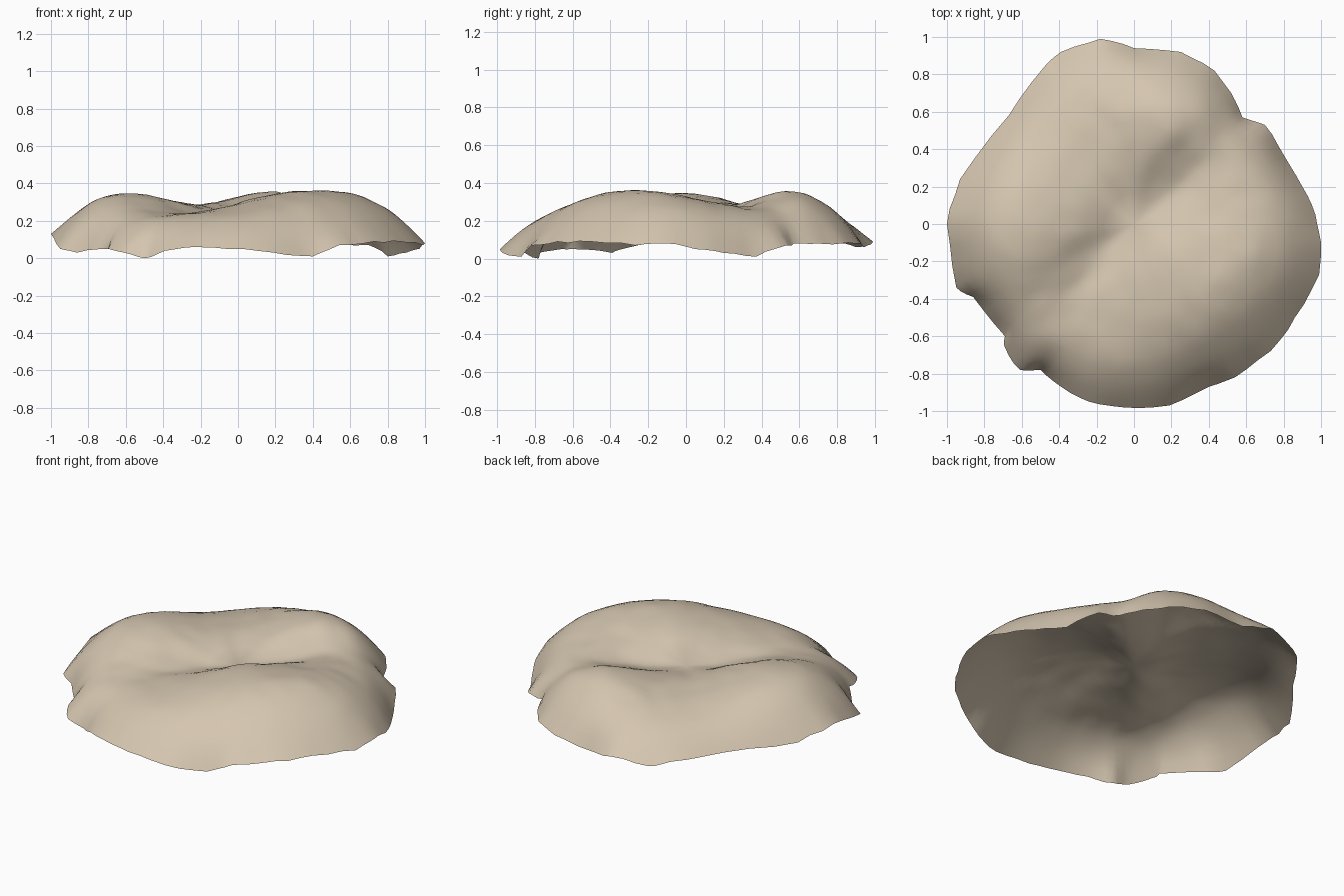
import bpy
import bmesh
import math
from mathutils import Vector, noise

old = bpy.data.objects.get("Cube")
if old:
    bpy.data.objects.remove(old, do_unlink=True)

# Ragged lower rim of the shell, counter-clockwise, in hundredths of a unit
RIM = [
    (100, -10, 9), (97, 5, 6), (90, 20, 4), (80, 37, 2), (70, 53, 8),
    (58, 57, 9), (52, 70, 9), (43, 82, 9), (25, 92, 9), (0, 94, 7),
    (-18, 99, 10), (-39, 92, 7), (-48, 84, 9), (-67, 58, 10), (-93, 24, 10),
    (-100, 0, 14), (-95, -34, 6), (-86, -39, 4), (-69, -60, 6), (-69, -66, 6),
    (-61, -78, 4), (-50, -78, 1), (-39, -87, 5), (-24, -95, 7), (-6, -98, 6),
    (19, -97, 4), (40, -87, 2), (54, -82, 8), (73, -68, 10), (86, -50, 10),
    (99, -27, 8),
]
RINGS = 18
SPLIT = 3


def bump(x, y, cx, cy, width, height):
    return height * math.exp(-((x - cx) ** 2 + (y - cy) ** 2) / width ** 2)


def crown_height(x, y):
    """Upper surface: swellings parted by a diagonal hollow."""
    z = 0.285
    z += bump(x, y, -0.62, -0.02, 0.32, 0.075)
    z += bump(x, y, 0.2, 0.57, 0.3, 0.09)
    z += bump(x, y, 0.6, -0.2, 0.34, 0.075)
    z += bump(x, y, 0.3, -0.45, 0.3, 0.055)
    z += bump(x, y, 0.14, -0.12, 0.2, 0.035)
    across = (y - x) / math.sqrt(2)
    along = (x + y) / math.sqrt(2)
    z -= 0.075 * math.exp(-(across / 0.15) ** 2 - (along / 0.62) ** 2)
    z -= bump(x, y, -0.2, -0.55, 0.2, 0.02)
    return z


def rim_points():
    """Rim corners with a little chipping between them."""
    pts = [Vector(p) / 100 for p in RIM]
    result = []
    for i, a in enumerate(pts):
        b = pts[(i + 1) % len(pts)]
        for k in range(SPLIT):
            p = a.lerp(b, k / SPLIT)
            if k:
                p.z += 0.012 * noise.noise(p * 9)
                p.xy *= 1.004 + 0.01 * noise.noise(p * 7)
            result.append(p)
    return result


def softened(pts, passes):
    """Rounded copy of the rim that guides the inner rings."""
    for _ in range(passes):
        pts = [(pts[i - 1] + p + pts[(i + 1) % len(pts)]) / 3
               for i, p in enumerate(pts)]
    return pts


def shell_point(rim, soft, s):
    """Point at fraction s of the way from the centre to the rim."""
    base = soft.lerp(rim, s ** 12)
    x, y = base.x * s, base.y * s
    away = base.xy.normalized()
    north_west = max(0, (away.y - away.x) / math.sqrt(2))
    west = max(0, -away.x)
    steep = 7 + 1.2 * away.y + 4 * west ** 6 - 2.5 * north_west ** 4
    rise = 1 - s ** steep
    rough = noise.noise(Vector((x, y, 3)) * 9) * 0.008
    top = crown_height(x, y) + rough
    return Vector((x, y, base.z + (top - base.z) * rise))


# Shell: rings of quads from the rim up to a central fan
bm = bmesh.new()
rim = rim_points()
soft = softened(rim, 12)
count = len(rim)
rings = []
for r in range(RINGS, 0, -1):
    s = (r / RINGS) ** 0.6
    rings.append([bm.verts.new(shell_point(p, q, s))
                  for p, q in zip(rim, soft)])
for lower, upper in zip(rings, rings[1:]):
    for i in range(count):
        j = (i + 1) % count
        bm.faces.new((lower[i], lower[j], upper[j], upper[i]))
tip = bm.verts.new((0, 0, crown_height(0, 0)))
for i in range(count):
    bm.faces.new((rings[-1][i], rings[-1][(i + 1) % count], tip))

# Rest the lowest chip on the ground
low = min(v.co.z for v in bm.verts)
bmesh.ops.translate(bm, verts=bm.verts, vec=(0, 0, -low))
mesh = bpy.data.meshes.new("rock_shell")
bm.to_mesh(mesh)
bm.free()

shell = bpy.data.objects.new("rock_shell", mesh)
bpy.context.collection.objects.link(shell)

# Pale sandy stone
stone = bpy.data.materials.new("sandy_stone")
stone.use_nodes = True
colour = (0.66, 0.56, 0.43, 1)
stone.diffuse_color = colour
bsdf = stone.node_tree.nodes["Principled BSDF"]
bsdf.inputs["Base Color"].default_value = colour
bsdf.inputs["Roughness"].default_value = 0.9
mesh.materials.append(stone)

bpy.context.view_layer.objects.active = shell
shell.select_set(True)
bpy.ops.object.shade_smooth_by_angle(angle=math.radians(50))
